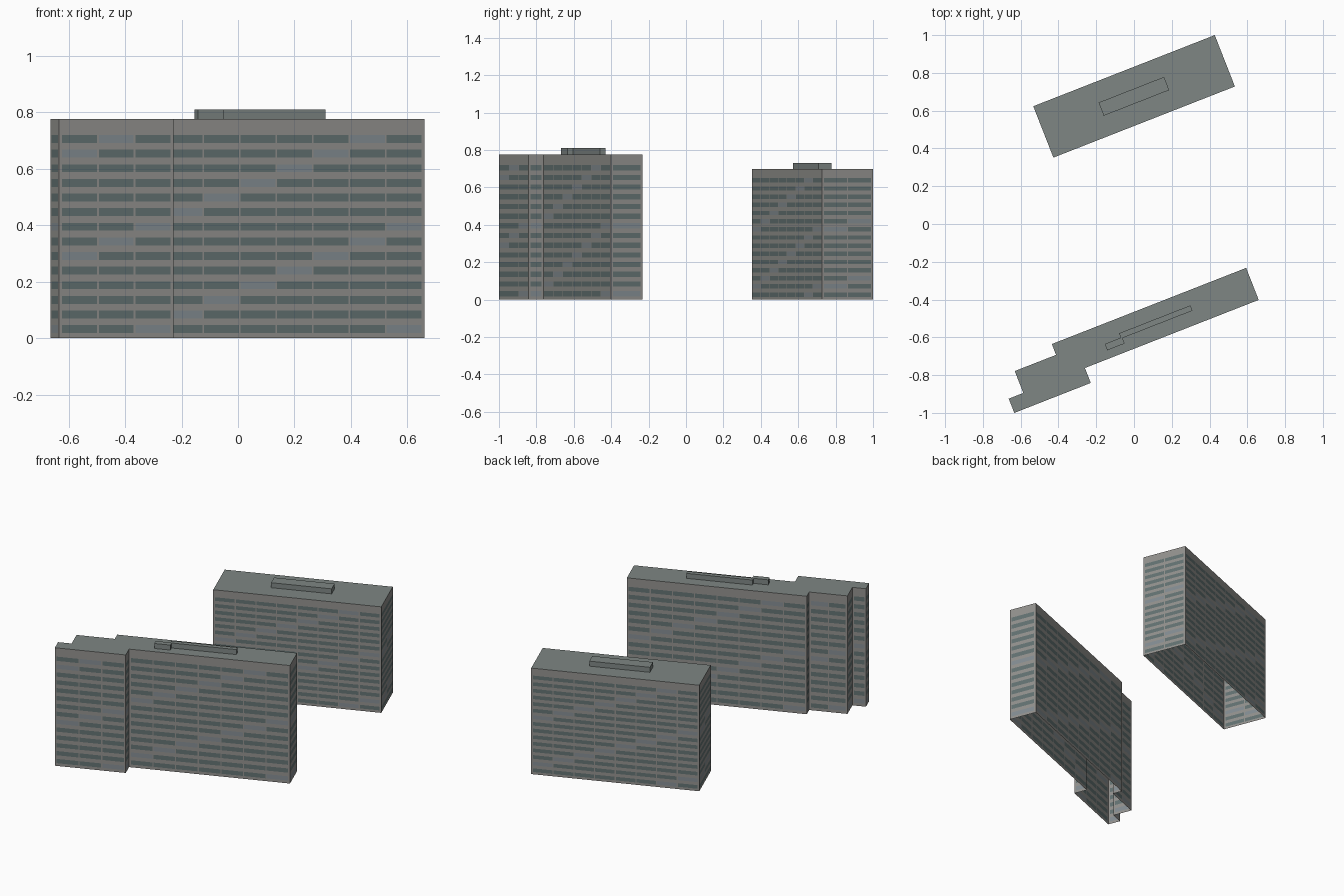
import bpy, bmesh, math
from mathutils import Matrix, Vector

if "Cube" in bpy.data.objects:
    bpy.data.objects.remove(bpy.data.objects["Cube"])

ROT = Matrix.Rotation(math.radians(21.4), 3, 'Z')   # both blocks share one street angle


def material(name, rgb):
    m = bpy.data.materials.new(name)
    m.diffuse_color = (*rgb, 1)
    m.use_nodes = True
    m.node_tree.nodes["Principled BSDF"].inputs["Base Color"].default_value = m.diffuse_color
    return m


WALL, DARK, LIGHT, ROOF = range(4)
MATS = [material("wall", (0.29, 0.285, 0.27)),
        material("dark_window", (0.125, 0.17, 0.17)),
        material("light_window", (0.23, 0.265, 0.29)),
        material("roof", (0.21, 0.24, 0.23))]


def finish(bm, name):
    bmesh.ops.transform(bm, matrix=ROT.to_4x4(), verts=bm.verts)
    me = bpy.data.meshes.new(name)
    bm.to_mesh(me)
    bm.free()
    for m in MATS:
        me.materials.append(m)
    ob = bpy.data.objects.new(name, me)
    bpy.context.collection.objects.link(ob)
    return ob


def bands(length, n, margin, gap):
    """Split a wall into n window columns: blank, window, blank, window ... blank."""
    margin = min(margin, length * 0.12)
    pitch = (length - 2 * margin + gap) / n
    cuts = [0]
    for i in range(n):
        a = margin + i * pitch
        cuts += [a, a + pitch - gap]
    return cuts + [length]


def block(name, outline, height, cells, right_aligned):
    """Open-bottomed tower: walls gridded into window rows, one flat roof."""
    bm = bmesh.new()
    step = height / cells
    zs = [0]
    for b in range(cells - 1):
        zs += [(b + 0.35) * step, (b + 0.89) * step]
    zs.append(height)

    # columns of vertices all the way round, shared at the corners
    columns, tags = [], []
    for p, q in zip(outline, outline[1:] + outline[:1]):
        p, q = Vector(p), Vector(q)
        length = (q - p).length
        n = max(1, round(length / 0.137))
        shift = -n if right_aligned else 0
        us = bands(length, n, 0.0114, 0.007)
        for j, u in enumerate(us[:-1]):
            xy = p.lerp(q, u / length)
            columns.append([bm.verts.new((xy.x, xy.y, z)) for z in zs])
            tags.append((j // 2 + shift) if j % 2 else None)

    for i, tag in enumerate(tags):
        left, right = columns[i], columns[(i + 1) % len(columns)]
        for k in range(len(zs) - 1):
            f = bm.faces.new((left[k], right[k], right[k + 1], left[k + 1]))
            if tag is not None and k % 2:
                # lighter panes climb diagonally every seven bays
                f.material_index = LIGHT if (tag - k // 2 + 1) % 7 == 0 else DARK
    bm.faces.new([c[-1] for c in columns]).material_index = ROOF
    return finish(bm, name)


def prism(name, outline, z0, z1):
    bm = bmesh.new()
    low = [bm.verts.new((x, y, z0)) for x, y in outline]
    top = [bm.verts.new((x, y, z1)) for x, y in outline]
    for i in range(len(low)):
        j = (i + 1) % len(low)
        bm.faces.new((low[i], low[j], top[j], top[i]))
    bm.faces.new(top)
    for f in bm.faces:
        f.material_index = ROOF
    return finish(bm, name)


def rect(x0, y0, x1, y1):
    return [(x0, y0), (x1, y0), (x1, y1), (x0, y1)]


# front slab with stepped wing
block("front_tower",
      [(.468, -.433), (-.637, -.433), (-.637, -.4945), (-.872, -.4945),
       (-.872, -.619), (-.955, -.619), (-.955, -.700), (-.520, -.700),
       (-.520, -.615), (.468, -.615)], 0.777, 15, True)
prism("front_roof_housing",
      [(.121, -.510), (-.285, -.510), (-.285, -.535), (-.376, -.535),
       (-.376, -.571), (-.277, -.571), (-.277, -.540), (.121, -.540)], 0.777, 0.81)

# rear slab
block("rear_tower", rect(-.269, .483, .763, .775), 0.698, 16, False)
prism("rear_roof_housing", rect(.06, .592, .432, .667), 0.698, 0.731)
